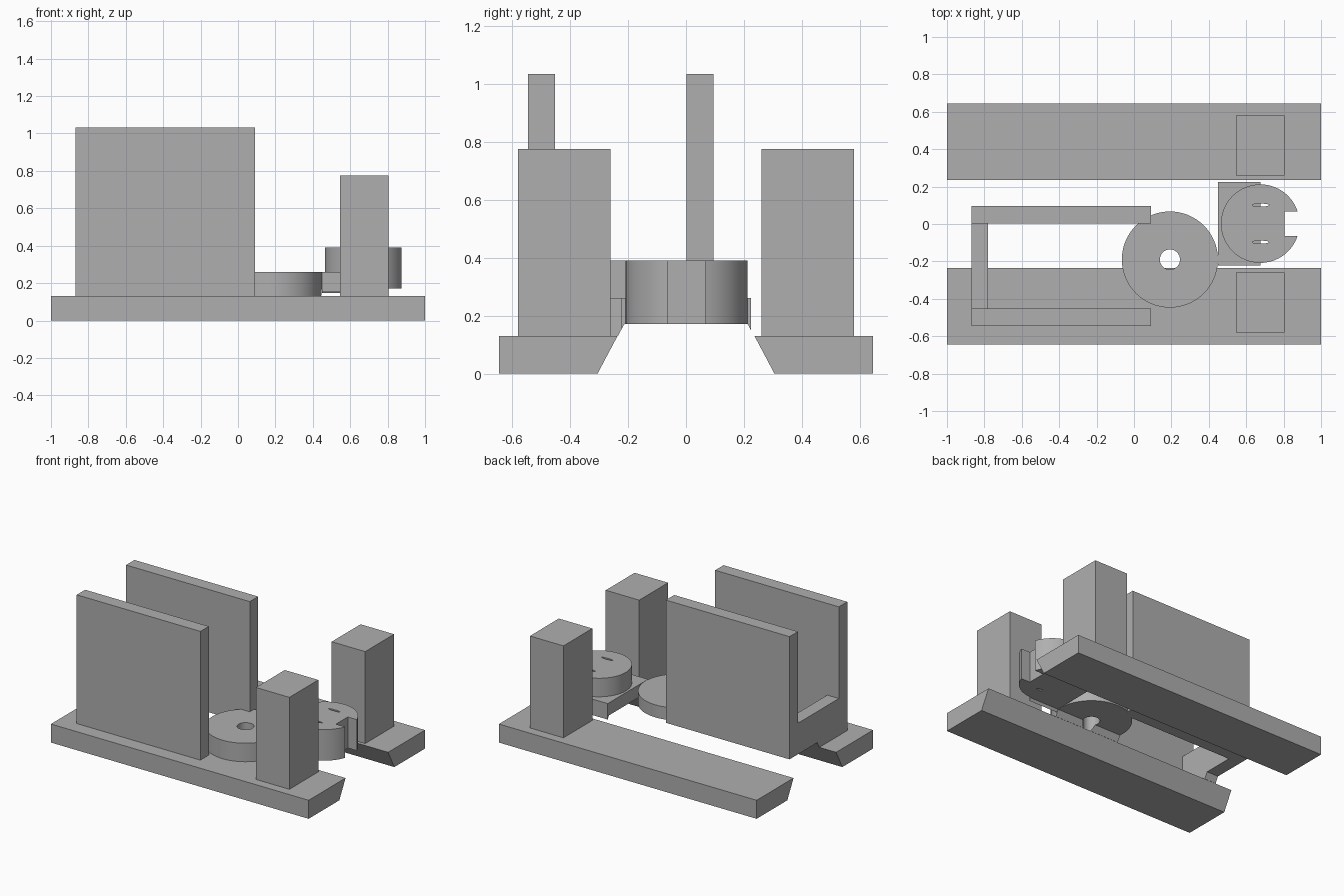
import bpy
import bmesh

if "Cube" in bpy.data.objects:
    bpy.data.objects.remove(bpy.data.objects["Cube"])

grey = bpy.data.materials.new("plain_grey")
grey.use_nodes = True
colour = (0.43, 0.43, 0.43, 1)
grey.diffuse_color = colour
grey.node_tree.nodes["Principled BSDF"].inputs["Base Color"].default_value = colour


def make(name, bm):
    bmesh.ops.recalc_face_normals(bm, faces=bm.faces)
    mesh = bpy.data.meshes.new(name)
    bm.to_mesh(mesh)
    bm.free()
    mesh.materials.append(grey)
    obj = bpy.data.objects.new(name, mesh)
    bpy.context.collection.objects.link(obj)
    return obj


def extrude_x(name, profile, x0, x1):
    """Sweep a (y, z) profile from x0 to x1."""
    bm = bmesh.new()
    face = bm.faces.new([bm.verts.new((x0, y, z)) for y, z in profile])
    out = bmesh.ops.extrude_face_region(bm, geom=[face])["geom"]
    moved = [v for v in out if isinstance(v, bmesh.types.BMVert)]
    bmesh.ops.translate(bm, verts=moved, vec=(x1 - x0, 0, 0))
    return make(name, bm)


def box(name, x0, x1, y0, y1, z0, z1):
    return extrude_x(name, [(y0, z0), (y1, z0), (y1, z1), (y0, z1)], x0, x1)


def disc(name, x, y, z0, z1, rx, ry=None, sides=64):
    bm = bmesh.new()
    bmesh.ops.create_cone(bm, cap_ends=True, segments=sides,
                          radius1=1, radius2=1, depth=1)
    bmesh.ops.scale(bm, verts=bm.verts, vec=(rx, ry or rx, z1 - z0))
    bmesh.ops.translate(bm, verts=bm.verts, vec=(x, y, (z0 + z1) / 2))
    return make(name, bm)


def cut(obj, cutter):
    """Subtract the cutter from the part, then discard it."""
    cutter.hide_render = True
    mod = obj.modifiers.new("cut", "BOOLEAN")
    mod.operation = "DIFFERENCE"
    mod.solver = "EXACT"
    mod.object = cutter
    bpy.context.view_layer.objects.active = obj
    bpy.ops.object.modifier_apply(modifier=mod.name)
    bpy.data.objects.remove(cutter)


def smooth(obj):
    bpy.ops.object.select_all(action="DESELECT")
    obj.select_set(True)
    bpy.context.view_layer.objects.active = obj
    bpy.ops.object.shade_smooth_by_angle()


def cut_channel(obj):
    """Clear the dovetail channel that runs between the rails."""
    cut(obj, extrude_x("channel_cutter", [(-0.305, 0), (0.305, 0),
                                          (0.212, 0.172), (-0.212, 0.172)], -1.2, 1.2))


# Bevelled base rails and upright posts on both sides
for side, s in (("front", -1), ("back", 1)):
    extrude_x(side + "_rail", [(s * 0.645, 0), (s * 0.305, 0),
                               (s * 0.236, 0.13), (s * 0.645, 0.13)], -1, 1)
    box(side + "_post", 0.545, 0.805, *sorted((s * 0.26, s * 0.58)), 0.13, 0.775)

# Two tall walls joined by a low cross wall
box("front_wall", -0.87, 0.09, -0.545, -0.452, 0.13, 1.033)
box("back_wall", -0.87, 0.09, 0.002, 0.095, 0.172, 1.033)
cross = box("cross_wall", -0.87, -0.78, -0.452, 0.002, 0.13, 0.39)
cut_channel(cross)

# Wheel with a centre hole
wheel = disc("flat_wheel", 0.192, -0.19, 0.13, 0.26, 0.257)
cut_channel(wheel)
cut(wheel, disc("hole_cutter", 0.192, -0.19, 0, 0.5, 0.054, sides=32))
smooth(wheel)

# Carrier plate under the notched disc
plate = box("carrier_plate", 0.45, 0.675, -0.222, 0.225, 0.13, 0.26)
cut_channel(plate)

# Notched disc with two narrow slots
notched = disc("notched_disc", 0.675, 0.002, 0.172, 0.39, 0.21)
cut(notched, box("notch_cutter", 0.805, 1, -0.064, 0.068, 0, 0.6))
for y in (-0.097, 0.101):
    cut(notched, disc("slot_cutter", 0.677, y, 0, 0.6, 0.045, 0.008, sides=24))
smooth(notched)
